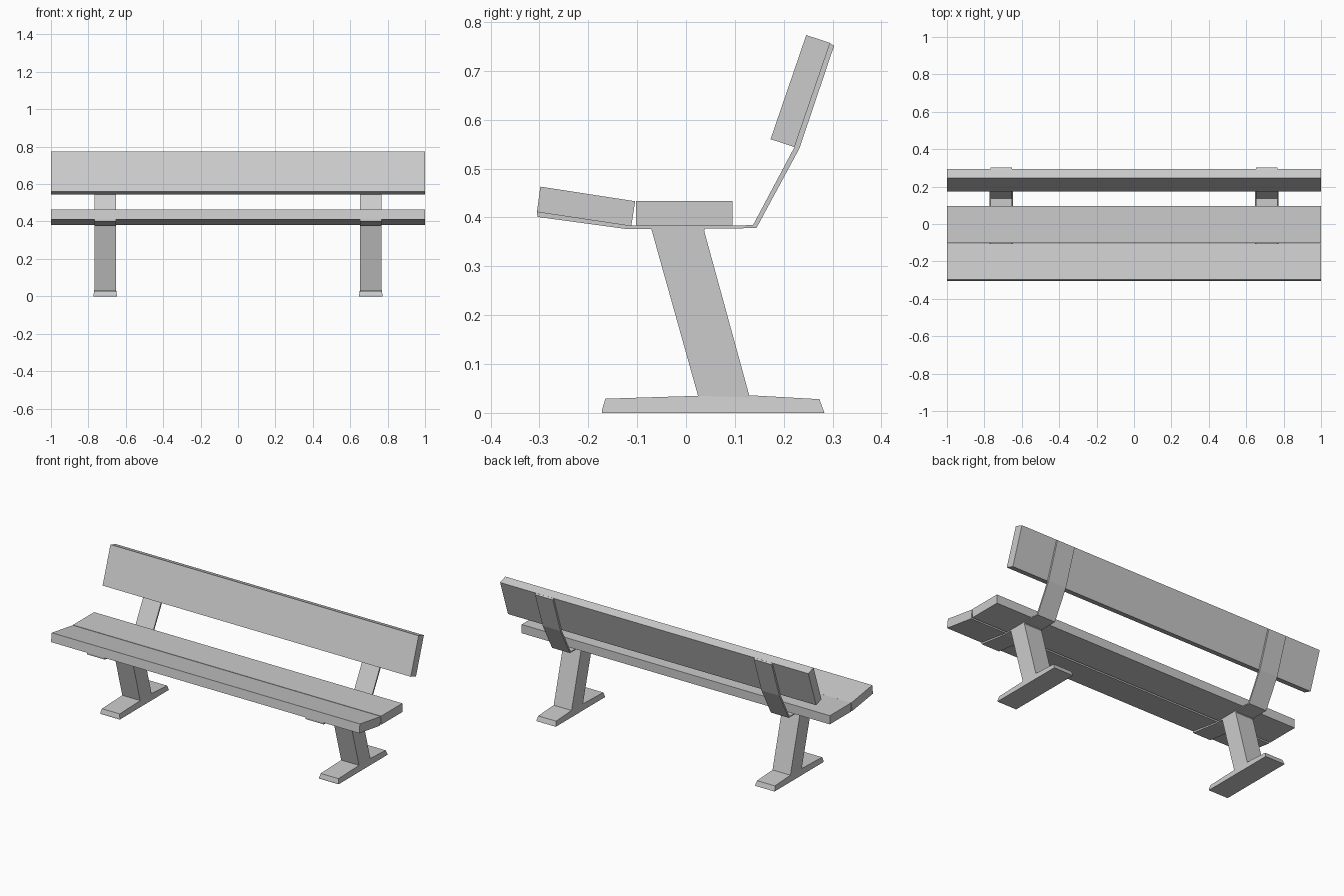
import bpy, bmesh

if "Cube" in bpy.data.objects:
    bpy.data.objects.remove(bpy.data.objects["Cube"])


def prism(name, profile, x0, x1, mirror=False, bevel=0.0):
    """Extrude a closed (y, z) profile along x, optionally mirrored to the other side."""
    bm = bmesh.new()
    face = bm.faces.new([bm.verts.new((x0, y, z)) for y, z in profile])
    ext = bmesh.ops.extrude_face_region(bm, geom=[face])
    moved = [v for v in ext["geom"] if isinstance(v, bmesh.types.BMVert)]
    bmesh.ops.translate(bm, vec=(x1 - x0, 0, 0), verts=moved)
    bmesh.ops.recalc_face_normals(bm, faces=bm.faces)
    me = bpy.data.meshes.new(name)
    bm.to_mesh(me)
    bm.free()
    ob = bpy.data.objects.new(name, me)
    bpy.context.collection.objects.link(ob)
    if bevel:
        b = ob.modifiers.new("bevel", "BEVEL")
        b.width, b.segments = bevel, 1
    if mirror:
        ob.modifiers.new("mirror", "MIRROR")
    return ob


# Three long planks
prism("rear_seat_plank", [(-0.102, 0.383), (0.095, 0.383), (0.095, 0.434), (-0.102, 0.434)], -1, 1)
prism("front_seat_plank", [(-0.305, 0.411), (-0.112, 0.382), (-0.104, 0.433), (-0.298, 0.463)], -1, 1)
prism("backrest_plank", [(0.222, 0.544), (0.295, 0.757), (0.246, 0.773), (0.173, 0.560)], -1, 1)

CX, HW = 0.71, 0.058  # support centre and half width

# Bent metal strap running under the seat and up behind the backrest
strap = [(-0.304, 0.401), (-0.120, 0.376), (0.144, 0.378), (0.232, 0.541), (0.303, 0.751),
         (0.294, 0.757), (0.222, 0.544), (0.137, 0.384), (-0.112, 0.383), (-0.305, 0.411)]
prism("support_strap", strap, CX - HW, CX + HW, mirror=True)

# Slanted column
column = [(0.026, 0.030), (0.131, 0.030), (0.037, 0.373), (0.040, 0.379), (-0.072, 0.379), (-0.070, 0.373)]
prism("support_column", column, CX - HW, CX + HW, mirror=True)

# Foot, slightly narrower on top
foot = prism("foot", [(-0.172, 0.0), (0.283, 0.0), (0.281, 0.006), (0.273, 0.028), (0.131, 0.036),
                      (0.026, 0.035), (-0.165, 0.029), (-0.172, 0.006)],
             CX - 0.063, CX + 0.063, mirror=True)
for v in foot.data.vertices:
    if v.co.z > 0.02:
        v.co.x = CX + (v.co.x - CX) * 0.92
